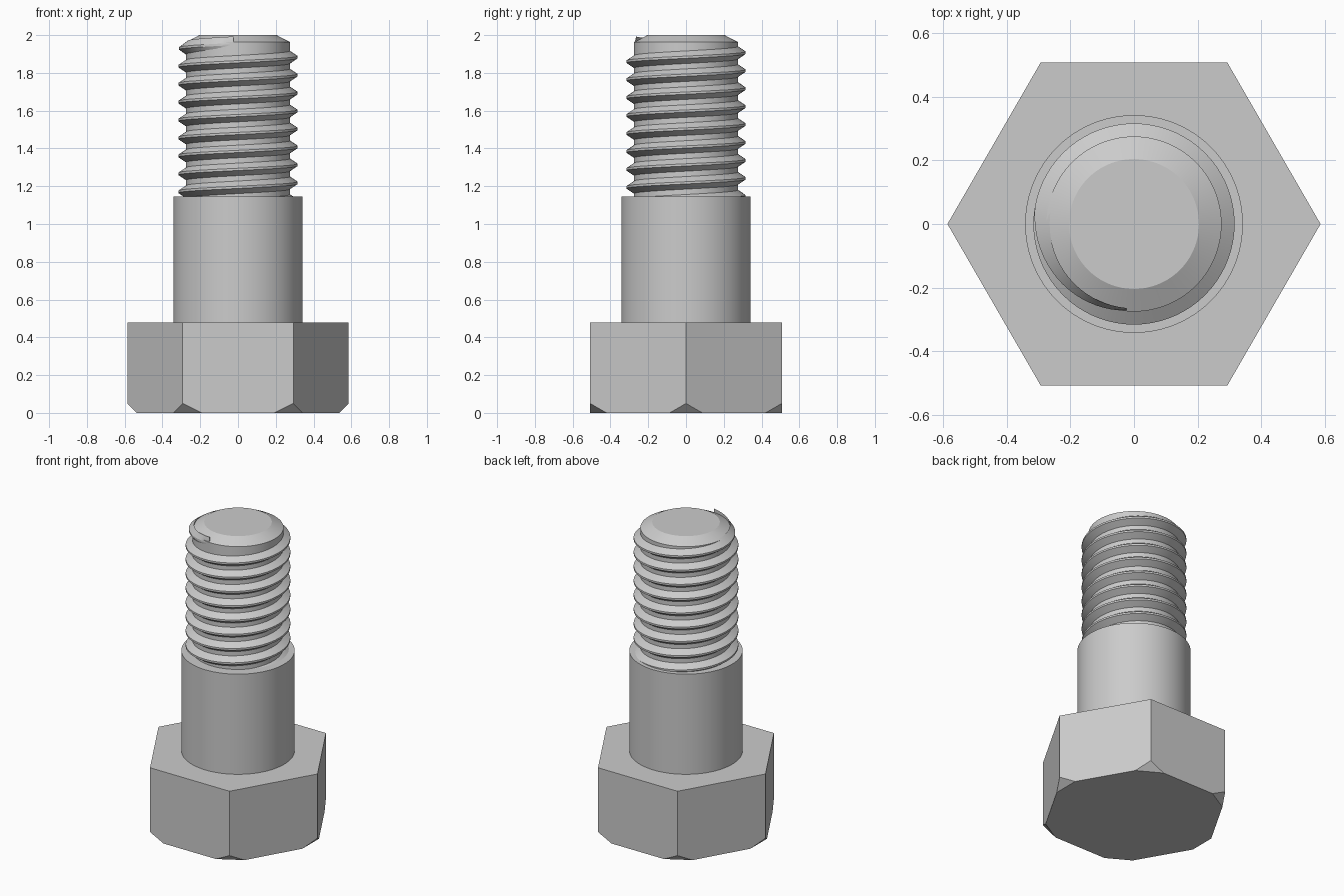
import bpy, bmesh, math

cube = bpy.data.objects.get("Cube")
if cube:
    bpy.data.objects.remove(cube, do_unlink=True)

# One steel grey for the whole bolt
steel = bpy.data.materials.new("steel_grey")
steel.use_nodes = True
GREY = (0.6, 0.6, 0.6, 1)
steel.diffuse_color = GREY
steel.node_tree.nodes["Principled BSDF"].inputs["Base Color"].default_value = GREY


def finish(name, bm, smooth=False):
    bmesh.ops.recalc_face_normals(bm, faces=bm.faces)
    mesh = bpy.data.meshes.new(name)
    bm.to_mesh(mesh)
    bm.free()
    obj = bpy.data.objects.new(name, mesh)
    bpy.context.collection.objects.link(obj)
    mesh.materials.append(steel)
    if smooth:
        bpy.ops.object.select_all(action='DESELECT')
        obj.select_set(True)
        bpy.context.view_layer.objects.active = obj
        bpy.ops.object.shade_smooth_by_angle(angle=math.radians(20))
    return obj


def turned(name, profile, sides=96):
    """Closed solid of revolution from (radius, height) points, capped at both ends."""
    bm = bmesh.new()
    rings = []
    for r, z in profile:
        angles = [math.tau * i / sides for i in range(sides)]
        rings.append([bm.verts.new((r * math.cos(a), r * math.sin(a), z)) for a in angles])
    for low, high in zip(rings, rings[1:]):
        for i in range(sides):
            j = (i + 1) % sides
            bm.faces.new((low[i], low[j], high[j], high[i]))
    bm.faces.new(rings[0])
    bm.faces.new(rings[-1])
    return finish(name, bm, smooth=True)


# Hexagonal head with its six lower corners cut off flat
HEAD_R, HEAD_H, CUT = 0.586, 0.478, 0.05
bm = bmesh.new()
corners = [bm.verts.new((HEAD_R * math.cos(i * math.pi / 3),
                         HEAD_R * math.sin(i * math.pi / 3), 0)) for i in range(6)]
base = bm.faces.new(corners)
top = bmesh.ops.extrude_face_region(bm, geom=[base])["geom"]
bmesh.ops.translate(bm, verts=[g for g in top if isinstance(g, bmesh.types.BMVert)],
                    vec=(0, 0, HEAD_H))
if base.is_valid is False or len(bm.faces) < 8:
    bottom = [v for v in bm.verts if v.co.z < 0.01]
    bmesh.ops.contextual_create(bm, geom=bottom)
for i in range(6):
    a = i * math.pi / 3
    normal = (math.cos(a), math.sin(a), -1)
    point = ((HEAD_R - CUT) * math.cos(a), (HEAD_R - CUT) * math.sin(a), 0)
    geom = bm.verts[:] + bm.edges[:] + bm.faces[:]
    cut = bmesh.ops.bisect_plane(bm, geom=geom, plane_co=point, plane_no=normal,
                                 clear_outer=True)
    edges = [e for e in cut["geom_cut"] if isinstance(e, bmesh.types.BMEdge)]
    bmesh.ops.edgeloop_fill(bm, edges=edges)
finish("hex_head", bm)

# Plain shank and the chamfered core that carries the thread
turned("shank", [(0.342, HEAD_H - 0.01), (0.342, 1.145)])
turned("thread_core", [(0.275, 1.13), (0.275, 1.963), (0.204, 2.0)])

# Right-handed thread ridge, fading into the core over its last quarter turn
PITCH, ROOT, CREST = 0.095, 0.275, 0.316
STEPS = 72
END = math.radians(265)
END_Z = 1.883 + PITCH * END / math.tau
FADE = math.radians(95)
total = int(9 * STEPS)
bm = bmesh.new()
rows = []
for i in range(total + 1):
    back = math.tau * (total - i) / STEPS
    a = END - back
    z = END_Z - PITCH * back / math.tau
    if z < 1.10:
        continue
    k = min(1, back / FADE)
    crest = ROOT - 0.002 + (CREST - ROOT + 0.002) * k
    section = [(ROOT - 0.01, -0.040), (crest, -0.006), (crest, 0.006), (ROOT - 0.01, 0.040)]
    rows.append([bm.verts.new((r * math.cos(a), r * math.sin(a), z + dz)) for r, dz in section])
for p, q in zip(rows, rows[1:]):
    for j in range(4):
        n = (j + 1) % 4
        bm.faces.new((p[j], p[n], q[n], q[j]))
bm.faces.new(rows[0])
bm.faces.new(rows[-1])
finish("thread_ridge", bm, smooth=True)
